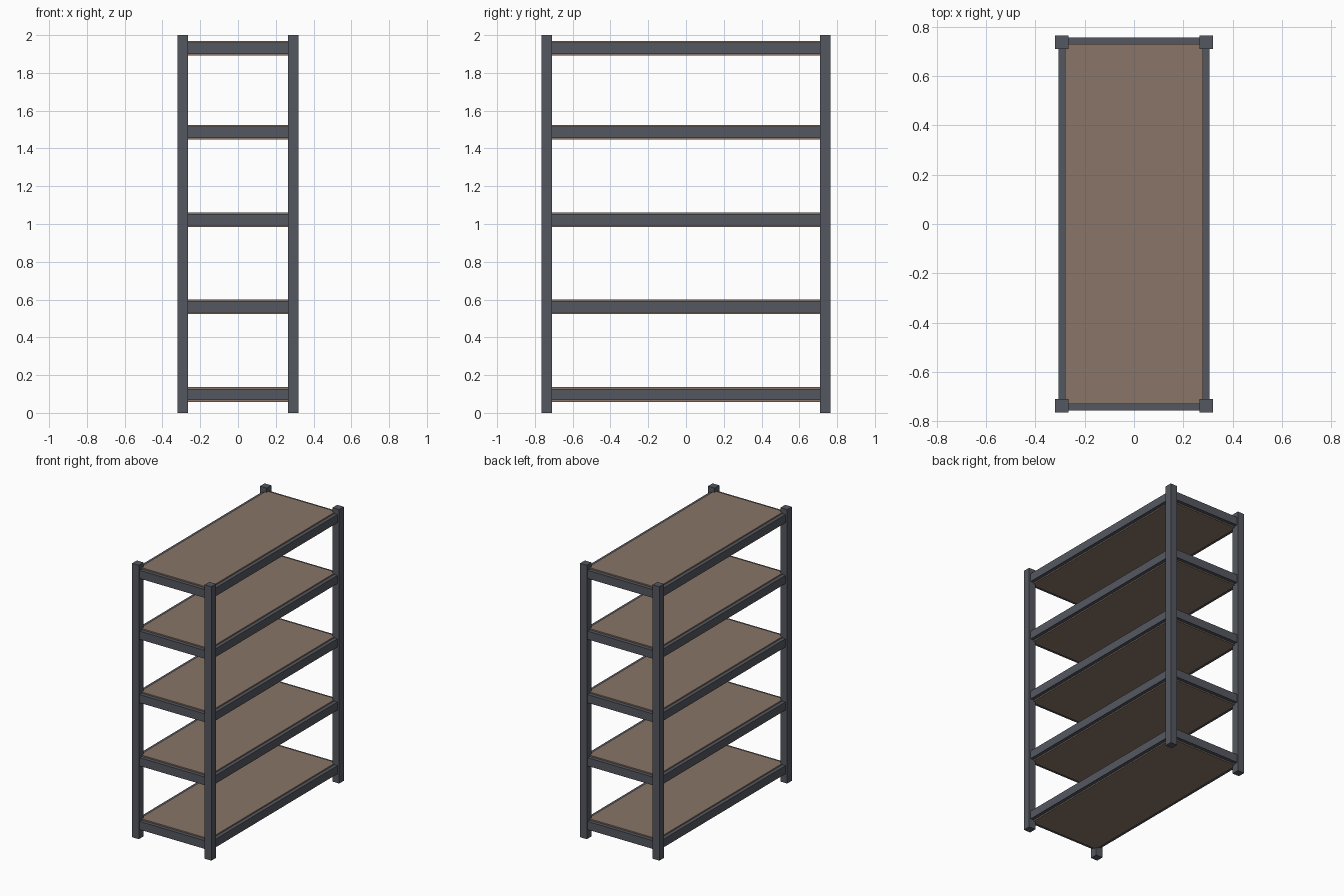
import bpy

if "Cube" in bpy.data.objects:
    bpy.data.objects.remove(bpy.data.objects["Cube"], do_unlink=True)


def make_material(name, rgb):
    mat = bpy.data.materials.new(name)
    mat.use_nodes = True
    mat.diffuse_color = (*rgb, 1)
    mat.node_tree.nodes["Principled BSDF"].inputs["Base Color"].default_value = (*rgb, 1)
    return mat


def box(name, center, size, mat):
    bpy.ops.mesh.primitive_cube_add(size=1, location=center)
    obj = bpy.context.object
    obj.name = name
    obj.scale = size
    bpy.ops.object.transform_apply(location=False, rotation=False, scale=True)
    obj.data.materials.append(mat)
    return obj


steel = make_material("slate grey steel", (0.09, 0.097, 0.118))
board = make_material("brown board", (0.25, 0.178, 0.138))

POST_X, POST_Y, POST_W = 0.293, 0.737, 0.054
BEAM_W, BEAM_H = 0.026, 0.06
BEAM_X, BEAM_Y = 0.293, 0.743
SHELF_H = 0.078
SHELF_LEVELS = (0.097, 0.562, 1.023, 1.486, 1.93)

# Corner posts
for x_name, sx in (("left", 1), ("right", -1)):
    for y_name, sy in (("front", -1), ("back", 1)):
        box(f"{y_name}_{x_name}_post", (sx * POST_X, sy * POST_Y, 1),
            (POST_W, POST_W, 2), steel)

span_x = 2 * POST_X - POST_W
span_y = 2 * POST_Y - POST_W
for i, z in enumerate(SHELF_LEVELS, 1):
    # Shelf board, set between the beams
    box(f"shelf_board_{i}", (0, 0, z),
        (2 * BEAM_X - BEAM_W, 2 * BEAM_Y - BEAM_W, SHELF_H), board)
    # Long side beams
    for name, s in (("left", 1), ("right", -1)):
        box(f"{name}_beam_{i}", (s * BEAM_X, 0, z), (BEAM_W, span_y, BEAM_H), steel)
    # Short end beams
    for name, s in (("front", -1), ("back", 1)):
        box(f"{name}_beam_{i}", (0, s * BEAM_Y, z), (span_x, BEAM_W, BEAM_H), steel)
